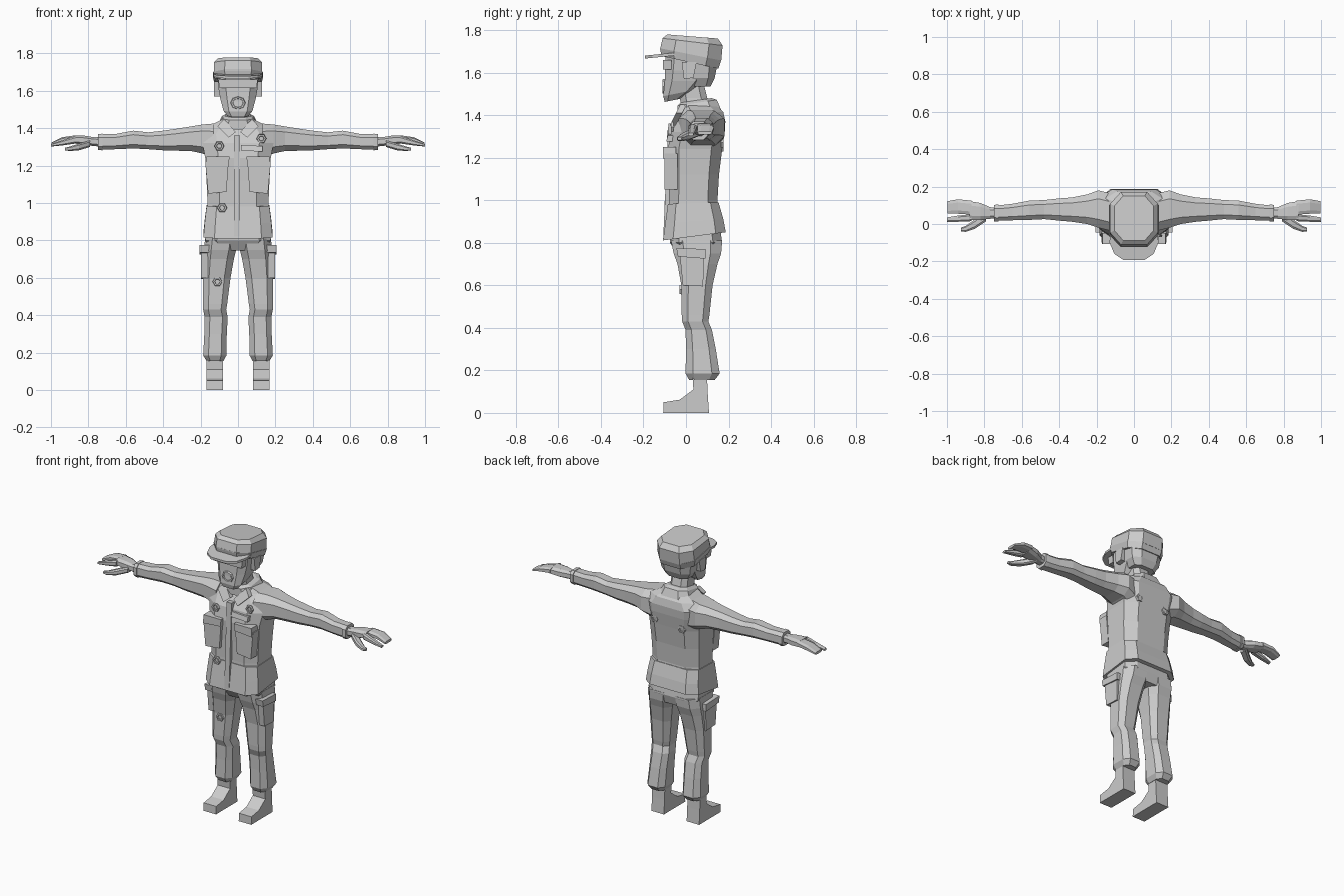
import bpy, bmesh, math
from mathutils import Vector, Matrix

GREY = bpy.data.materials.new("light grey")
GREY.diffuse_color = (0.6, 0.6, 0.6, 1)


def finish(name, bm):
    bmesh.ops.recalc_face_normals(bm, faces=bm.faces)
    me = bpy.data.meshes.new(name)
    bm.to_mesh(me)
    bm.free()
    me.materials.append(GREY)
    ob = bpy.data.objects.new(name, me)
    bpy.context.collection.objects.link(ob)
    return ob


def mirrored(ob):
    """Real copy across x = 0."""
    bm = bmesh.new()
    bm.from_mesh(ob.data)
    bmesh.ops.scale(bm, vec=(-1, 1, 1), verts=bm.verts)
    bmesh.ops.reverse_faces(bm, faces=bm.faces)
    return finish(ob.name + "_left", bm)


def bridge(bm, loops):
    for a, b in zip(loops, loops[1:]):
        for i in range(len(a)):
            j = (i + 1) % len(a)
            bm.faces.new((a[i], a[j], b[j], b[i]))
    bm.faces.new(loops[0])
    bm.faces.new(loops[-1])


def loft(name, rings, axis="z", c=0.55, tilt=0.0):
    """Eight-sided tube. Ring: (position, lo1, hi1, lo2, hi2[, tilt])."""
    bm = bmesh.new()
    loops = []
    oct8 = [(1, -c), (1, c), (c, 1), (-c, 1), (-1, c), (-1, -c), (-c, -1), (c, -1)]
    for p, a0, a1, b0, b1, *t in rings:
        t = t[0] if t else tilt
        loop = []
        for u, v in oct8:
            a = (a0 + a1) / 2 + u * (a1 - a0) / 2
            b = (b0 + b1) / 2 + v * (b1 - b0) / 2
            co = (a, b, p + t * b) if axis == "z" else (p + t * b, a, b)
            loop.append(bm.verts.new(co))
        loops.append(loop)
    bridge(bm, loops)
    return finish(name, bm)


def slab(name, outline, depth, plane="xz", at=0.0, slope=0.0):
    """Extruded outline; on 'xz' it faces -y, sloping with height."""
    bm = bmesh.new()
    loops = []
    for d in (0, depth):
        if plane == "xz":
            pts = [(u, at + slope * (v - outline[0][1]) + d, v) for u, v in outline]
        elif plane == "yz":
            pts = [(at + d, u, v) for u, v in outline]
        else:
            pts = [(u, v, at + slope * v + d) for u, v in outline]
        loops.append([bm.verts.new(p) for p in pts])
    bridge(bm, loops)
    return finish(name, bm)


def ring(name, centre, rx, rz, hole, direction=-1, n=6, depth=0.012):
    """Raised rim around a sunken centre, facing along y."""
    bm = bmesh.new()
    loops = []
    for s, d in ((1, 0), (0.9, depth), (hole, depth), (hole * 0.9, depth * 0.2)):
        loops.append([bm.verts.new((centre[0] + math.cos(k * math.tau / n) * rx * s,
                                    centre[1] + direction * d,
                                    centre[2] + math.sin(k * math.tau / n) * rz * s))
                      for k in range(n)])
    bridge(bm, loops)
    return finish(name, bm)


# Jacket body, shoulders and flared hem
loft("jacket", [(0.90, -.17, .17, -.085, .16), (1.0, -.163, .163, -.08, .148),
                (1.12, -.168, .168, -.08, .155), (1.24, -.175, .175, -.085, .17),
                (1.32, -.19, .19, -.07, .182), (1.37, -.195, .195, -.04, .185),
                (1.415, -.15, .15, -.015, .175), (1.45, -.08, .08, -.025, .14)], c=0.6)
loft("jacket_hem", [(0.825, -.185, .185, -.108, .187, .13), (0.90, -.178, .178, -.097, .175, .07),
                    (0.985, -.168, .168, -.085, .153, .03)], c=0.68)
slab("placket", [(-.022, .82), (.012, .82), (.012, 1.36), (-.022, 1.36)], .03, at=-.107, slope=.045)

# Upright collar and its folded points
loft("collar", [(1.40, -.11, .11, -.04, .165, .15), (1.45, -.085, .085, -.04, .145, .15),
                (1.462, -.066, .066, -.025, .12, .15)])
mirrored(slab("collar_point", [(.012, 1.38), (.05, 1.35), (.11, 1.41), (.075, 1.45)], .03,
              at=-.062, slope=.5))

# Chest pockets with flaps, name tape
mirrored(slab("chest_pocket", [(.062, 1.06), (.16, 1.05), (.175, 1.22), (.05, 1.22)], .06, at=-.1))
mirrored(slab("chest_flap", [(.048, 1.205), (.172, 1.195), (.168, 1.25), (.046, 1.25)], .06, at=-.107))
slab("name_tape", [(.015, 1.28), (.13, 1.275), (.13, 1.305), (.015, 1.31)], .03, at=-.092, slope=.25)

# Sleeves
mirrored(loft("sleeve", [(.13, -.035, .165, 1.24, 1.425), (.19, -.02, .18, 1.265, 1.42),
                         (.25, .0, .158, 1.278, 1.41), (.33, .012, .142, 1.28, 1.397),
                         (.40, .018, .137, 1.282, 1.387), (.48, .026, .128, 1.288, 1.378),
                         (.56, .022, .125, 1.292, 1.387), (.65, .02, .108, 1.288, 1.37),
                         (.74, .018, .098, 1.285, 1.368)], axis="x"))
mirrored(loft("cuff", [(.725, .012, .105, 1.282, 1.371), (.748, .014, .102, 1.284, 1.369)], axis="x"))

# Hands: palm, joined fingers, forefinger and thumb
mirrored(loft("palm", [(.72, .03, .085, 1.3, 1.352), (.77, .028, .09, 1.305, 1.352),
                       (.82, .022, .112, 1.31, 1.36), (.88, .022, .122, 1.32, 1.362)], axis="x"))
mirrored(loft("fingers", [(.87, .05, .125, 1.325, 1.362), (.94, .055, .132, 1.322, 1.352),
                          (.998, .055, .122, 1.308, 1.324)], axis="x"))
mirrored(loft("forefinger", [(.87, .015, .052, 1.318, 1.358), (.94, .012, .045, 1.308, 1.335),
                             (1.0, .012, .035, 1.302, 1.316)], axis="x"))
mirrored(loft("thumb", [(.79, .015, .07, 1.3, 1.335), (.85, -.025, .025, 1.282, 1.318),
                        (.90, -.042, -.01, 1.278, 1.302), (.925, -.04, -.02, 1.282, 1.296)], axis="x"))

# Neck, head, nape and ears
loft("neck", [(1.40, -.07, .07, -.01, .13), (1.48, -.058, .058, -.03, .1),
              (1.56, -.056, .056, -.035, .08)])
loft("face", [(1.482, -.055, .055, -.1, -.03, .2), (1.51, -.078, .078, -.107, .03, .2),
              (1.56, -.095, .095, -.1, .08), (1.61, -.104, .104, -.098, .1),
              (1.68, -.11, .11, -.095, .12)], c=0.62)
loft("back_of_head", [(1.535, -.075, .075, .02, .115), (1.575, -.1, .1, .0, .135),
                      (1.65, -.112, .112, -.02, .15)])
slab("brow", [(-.1, 1.615), (.1, 1.615), (.105, 1.66), (-.105, 1.66)], .04, at=-.108)
mirrored(slab("ear", [(-.01, 1.57), (.035, 1.575), (.05, 1.65), (-.02, 1.65)], .035, "yz", .093))

# Open mouth: lips around a dark hollow, with a row of teeth
ring("mouth", (0, -.098, 1.535), .042, .036, .68, n=8, depth=.013)
slab("teeth", [(-.024, 1.543), (.024, 1.543), (.02, 1.556), (-.02, 1.556)], .01, at=-.108)

# Cap: band, crown and brim
loft("cap_band", [(1.652, -.124, .124, -.115, .152, -.22), (1.69, -.133, .133, -.122, .165, -.2)])
loft("cap_crown", [(1.685, -.13, .13, -.122, .165, -.2), (1.748, -.127, .127, -.11, .172, -.12),
                   (1.772, -.105, .105, -.088, .15, -.08)])
slab("cap_brim", [(-.128, -.02), (-.13, -.1), (-.105, -.16), (-.055, -.193), (.055, -.193),
                  (.105, -.16), (.13, -.1), (.128, -.02)], .014, "xy", 1.685, .1)

# Trousers: seat, thighs, knees, gathered ankles
loft("trouser_seat", [(.745, -.13, .13, -.04, .155), (.80, -.175, .175, -.075, .17),
                      (.87, -.17, .17, -.08, .16)], c=0.65)
mirrored(loft("trouser_leg", [(.155, .078, .168, .015, .135), (.185, .062, .186, -.002, .158),
                              (.30, .06, .18, .0, .14), (.39, .055, .178, -.002, .122),
                              (.43, .063, .186, -.018, .105), (.46, .058, .186, -.02, .11),
                              (.60, .04, .188, -.022, .125), (.70, .022, .185, -.04, .148),
                              (.75, .01, .182, -.058, .165), (.81, .0, .176, -.07, .17)]))
mirrored(slab("cargo_pocket", [(-.015, .60), (.08, .595), (.085, .745), (-.03, .75)], .045, "yz", .152))
mirrored(slab("cargo_flap", [(-.038, .735), (.092, .725), (.092, .77), (-.045, .775)], .052, "yz", .153))

# Boots: side outline swept across the foot
mirrored(slab("boot", [(-.107, 0), (.108, 0), (.102, .09), (.098, .18), (.03, .18), (.035, .11),
                       (-.03, .062), (-.105, .05)], .088, "yz", .08))

# Torn holes with raised rims, front and back
for x, y, z in ((-.1, -.078, 1.305), (-.085, -.088, .975), (-.11, -.018, .58), (.125, -.058, 1.345)):
    ring("torn_hole", (x, y, z), .027, .027, .55)
for x, y, z in ((-.09, .165, 1.25), (.10, .165, 1.27)):
    ring("torn_hole_back", (x, y, z), .027, .027, .55, direction=1)
